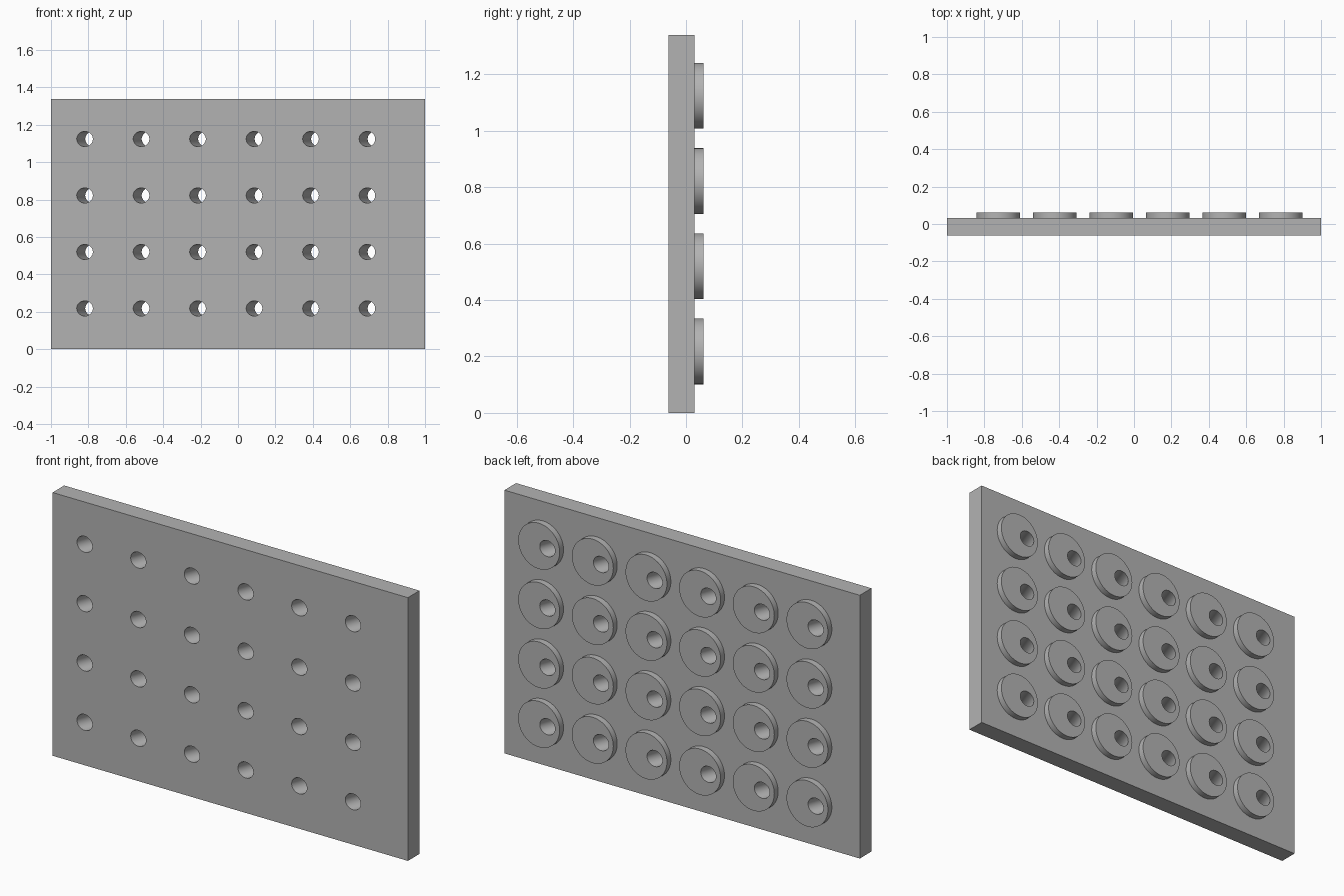
import bpy, bmesh, math
from mathutils import Matrix, Vector

cube = bpy.data.objects.get("Cube")
if cube:
    bpy.data.objects.remove(cube, do_unlink=True)

WIDTH, HEIGHT = 2.0, 1.339
FRONT, PLATE_BACK, DISC_BACK = -0.0625, 0.031, 0.0625
COLS, ROWS, STEP = 6, 4, 0.302
TILT = math.radians(20)

grey = bpy.data.materials.new("plain_grey")
grey.use_nodes = True
colour = (0.45, 0.45, 0.45, 1)
grey.diffuse_color = colour
grey.node_tree.nodes["Principled BSDF"].inputs["Base Color"].default_value = colour


def make_object(name, bm):
    mesh = bpy.data.meshes.new(name)
    bm.to_mesh(mesh)
    bm.free()
    mesh.materials.append(grey)
    obj = bpy.data.objects.new(name, mesh)
    bpy.context.collection.objects.link(obj)
    return obj


def cylinder_grid(name, first_x, y, radius, depth, tilt):
    """Grid of cylinders along y, leaning towards +x by the tilt."""
    bm = bmesh.new()
    turn = Matrix.Rotation(-tilt, 4, 'Z') @ Matrix.Rotation(math.radians(-90), 4, 'X')
    for col in range(COLS):
        for row in range(ROWS):
            place = Vector((first_x + col * STEP, y, 0.218 + row * STEP))
            bmesh.ops.create_cone(bm, cap_ends=True, segments=64, radius1=radius,
                                  radius2=radius, depth=depth,
                                  matrix=Matrix.Translation(place) @ turn)
    return make_object(name, bm)


# Flat plate
bm = bmesh.new()
size = Matrix.Diagonal((WIDTH, PLATE_BACK - FRONT, HEIGHT, 1))
centre = Matrix.Translation((0, (FRONT + PLATE_BACK) / 2, HEIGHT / 2))
bmesh.ops.create_cube(bm, size=1, matrix=centre @ size)
plate = make_object("perforated_plate", bm)

# Raised discs on the back, sunk a little into the plate
sunk = PLATE_BACK - 0.02
discs = cylinder_grid("raised_discs", -0.726, (sunk + DISC_BACK) / 2,
                      0.1165, DISC_BACK - sunk, 0)

# Slanted holes through plate and discs
holes = cylinder_grid("hole_cutters", -0.7965, 0, 0.0405, 0.3, TILT)

bpy.ops.object.select_all(action='DESELECT')
bpy.context.view_layer.objects.active = plate
plate.select_set(True)
for helper, operation in ((discs, 'UNION'), (holes, 'DIFFERENCE')):
    mod = plate.modifiers.new(helper.name, 'BOOLEAN')
    mod.operation, mod.solver, mod.object = operation, 'EXACT', helper
    bpy.ops.object.modifier_apply(modifier=mod.name)
    bpy.data.objects.remove(helper, do_unlink=True)
bpy.ops.object.shade_smooth_by_angle(angle=math.radians(30))
